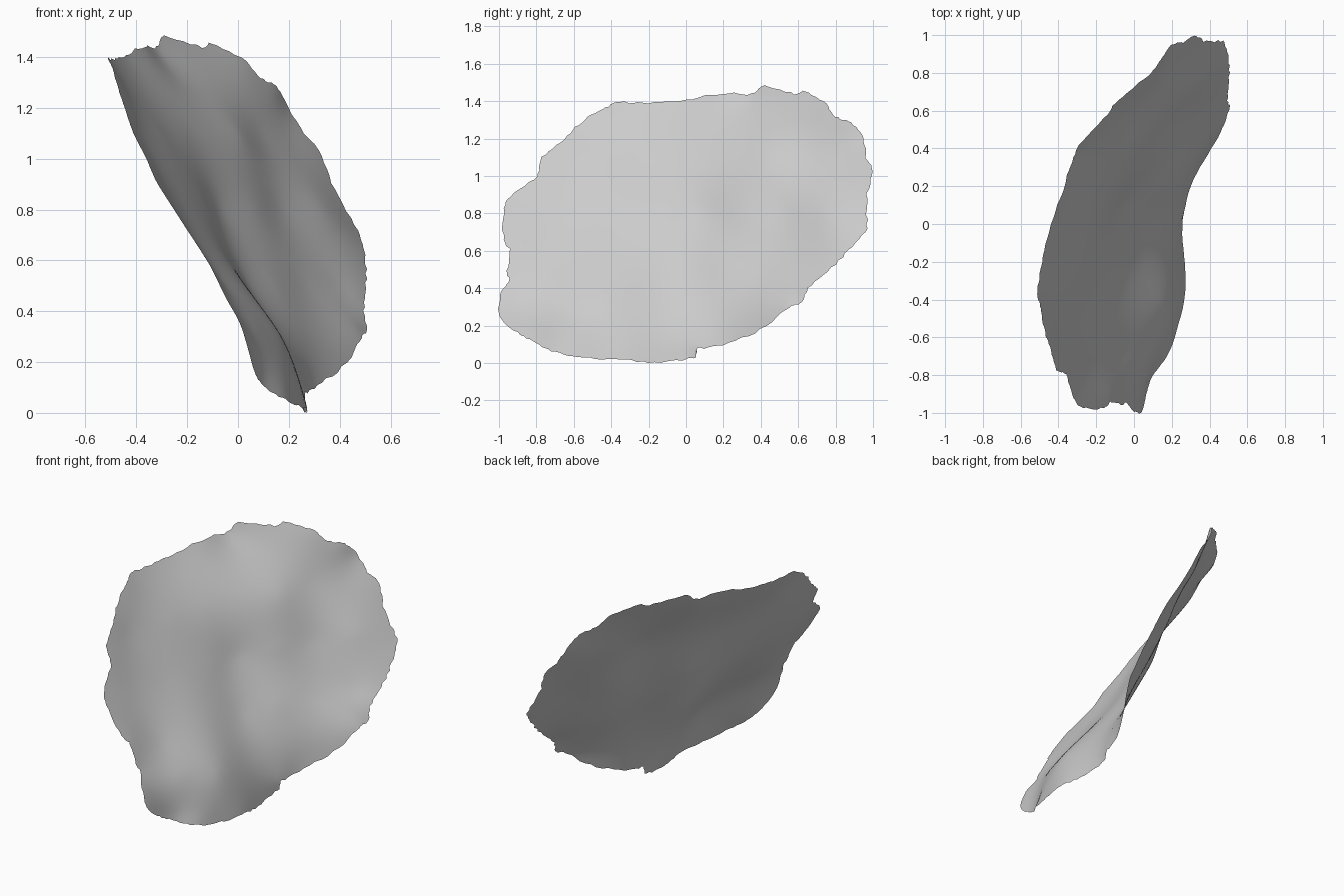
import bpy, bmesh, math, random
from mathutils import Vector

random.seed(4)
STEPS, RINGS = 6, 32

cube = bpy.data.objects.get("Cube")
if cube:
    bpy.data.objects.remove(cube, do_unlink=True)

# Ragged rim of the sheet: (y, z, x) control points, clockwise seen from +x
RIM = [
    (-1, .25, .04), (-.99, .37, 0), (-.95, .44, -.04), (-.955, .5, -.07),
    (-.94, .6, -.12), (-.975, .66, -.16), (-.97, .83, -.27), (-.92, .91, -.32),
    (-.8, 1, -.36), (-.77, 1.1, -.41), (-.65, 1.2, -.445), (-.56, 1.29, -.475),
    (-.45, 1.36, -.495), (-.35, 1.395, -.51), (-.2, 1.39, -.485), (0, 1.41, -.44),
    (.2, 1.445, -.37), (.35, 1.44, -.32), (.42, 1.485, -.29), (.58, 1.44, -.14),
    (.64, 1.455, -.1), (.75, 1.385, .03), (.8, 1.32, .09), (.88, 1.285, .15),
    (.95, 1.2, .2), (.96, 1.1, .26), (.995, 1.03, .32), (.965, .88, .38),
    (.965, .72, .47), (.9, .64, .495), (.8, .53, .505), (.67, .42, .495),
    (.61, .32, .505), (.55, .3, .485), (.4, .18, .41), (.2, .1, .3),
    (.06, .075, .265), (.04, .03, .26), (-.17, .005, .265), (-.35, .02, .272),
    (-.55, .03, .23), (-.7, .06, .175), (-.8, .11, .1), (-.9, .165, .065),
]

# Interior undulations: the lower fold, then rows of soft waves going up
WAVES = [
    (-.7, .35, .07), (-.45, .3, .17), (-.1, .3, .155), (.2, .3, .25),
    (-.7, .52, -.06), (-.35, .52, .015), (-.03, .5, .045), (.19, .5, .155),
    (.41, .5, .265), (.63, .5, .405),
    (-.7, .8, -.245), (-.45, .8, -.205), (-.1, .8, -.115), (.09, .8, -.065),
    (.31, .8, .07), (.53, .8, .175), (.75, .8, .33),
    (-.55, 1.1, -.39), (-.25, 1.1, -.305), (0, 1.1, -.22), (.2, 1.1, -.125),
    (.43, 1.1, .005), (.65, 1.1, .09), (.85, 1.1, .195),
]


def kernel(dy, dz):
    r2 = dy * dy + dz * dz
    return r2 * math.log(r2) if r2 > 1e-12 else 0.0


def solve(rows):
    """Gaussian elimination with pivoting on an augmented matrix."""
    n = len(rows)
    for c in range(n):
        p = max(range(c, n), key=lambda r: abs(rows[r][c]))
        rows[c], rows[p] = rows[p], rows[c]
        for r in range(c + 1, n):
            f = rows[r][c] / rows[c][c]
            if f:
                rows[r] = [a - f * b for a, b in zip(rows[r], rows[c])]
    out = [0.0] * n
    for c in reversed(range(n)):
        tail = sum(rows[c][k] * out[k] for k in range(c + 1, n))
        out[c] = (rows[c][n] - tail) / rows[c][c]
    return out


def smooth_sheet(points):
    """Thin-plate surface x(y, z) through the given points."""
    system = []
    for y, z, x in points:
        system.append([kernel(y - a, z - b) for a, b, _ in points] + [1, y, z, x])
    for term in (lambda p: 1, lambda p: p[0], lambda p: p[1]):
        system.append([term(p) for p in points] + [0, 0, 0, 0])
    w = solve(system)

    def height(y, z):
        bend = sum(k * kernel(y - a, z - b) for k, (a, b, _) in zip(w, points))
        return bend + w[-3] + w[-2] * y + w[-1] * z
    return height


def rim_curve(points, hub):
    """Closed spline through the rim with tattered jitter, ordered around hub."""
    flat = [Vector(p[:2]) for p in points]
    n = len(flat)
    curve = []
    for i in range(n):
        a, b, c, d = (flat[(i + k) % n] for k in (-1, 0, 1, 2))
        for s in range(STEPS):
            t = s / STEPS
            p = (b * 2 + (c - a) * t + (a * 2 - b * 5 + c * 4 - d) * t ** 2
                 + (b * 3 - a - c * 3 + d) * t ** 3) / 2
            outward = (p - hub).normalized()
            curve.append(p + outward * random.uniform(-0.006, 0.006))
    return sorted(curve, key=lambda p: -math.atan2(p.y - hub.y, p.x - hub.x))


# Wavy sheet built as rings growing from the middle to the rim
height = smooth_sheet(RIM + WAVES)
middle = Vector((0, 0.75))
rim = rim_curve(RIM, middle)

bm = bmesh.new()


def sheet_vert(p):
    return bm.verts.new((height(p.x, p.y), p.x, p.y))


rings = [[sheet_vert(middle.lerp(p, k / RINGS)) for p in rim]
         for k in range(1, RINGS + 1)]
hub = sheet_vert(middle)
for i in range(len(rim)):
    j = (i + 1) % len(rim)
    bm.faces.new((hub, rings[0][j], rings[0][i]))
    for inner, outer in zip(rings, rings[1:]):
        bm.faces.new((inner[i], inner[j], outer[j], outer[i]))

# Rest the lowest point on the floor
floor = min(v.co.z for v in bm.verts)
for v in bm.verts:
    v.co.z -= floor
for f in bm.faces:
    f.smooth = True

mesh = bpy.data.meshes.new("wavy_sheet")
bm.to_mesh(mesh)
bm.free()

# Plain grey material
grey = bpy.data.materials.new("light_grey")
grey.use_nodes = True
colour = (0.6, 0.6, 0.6, 1)
grey.diffuse_color = colour
grey.node_tree.nodes["Principled BSDF"].inputs["Base Color"].default_value = colour
mesh.materials.append(grey)

sheet = bpy.data.objects.new("wavy_sheet", mesh)
bpy.context.collection.objects.link(sheet)
